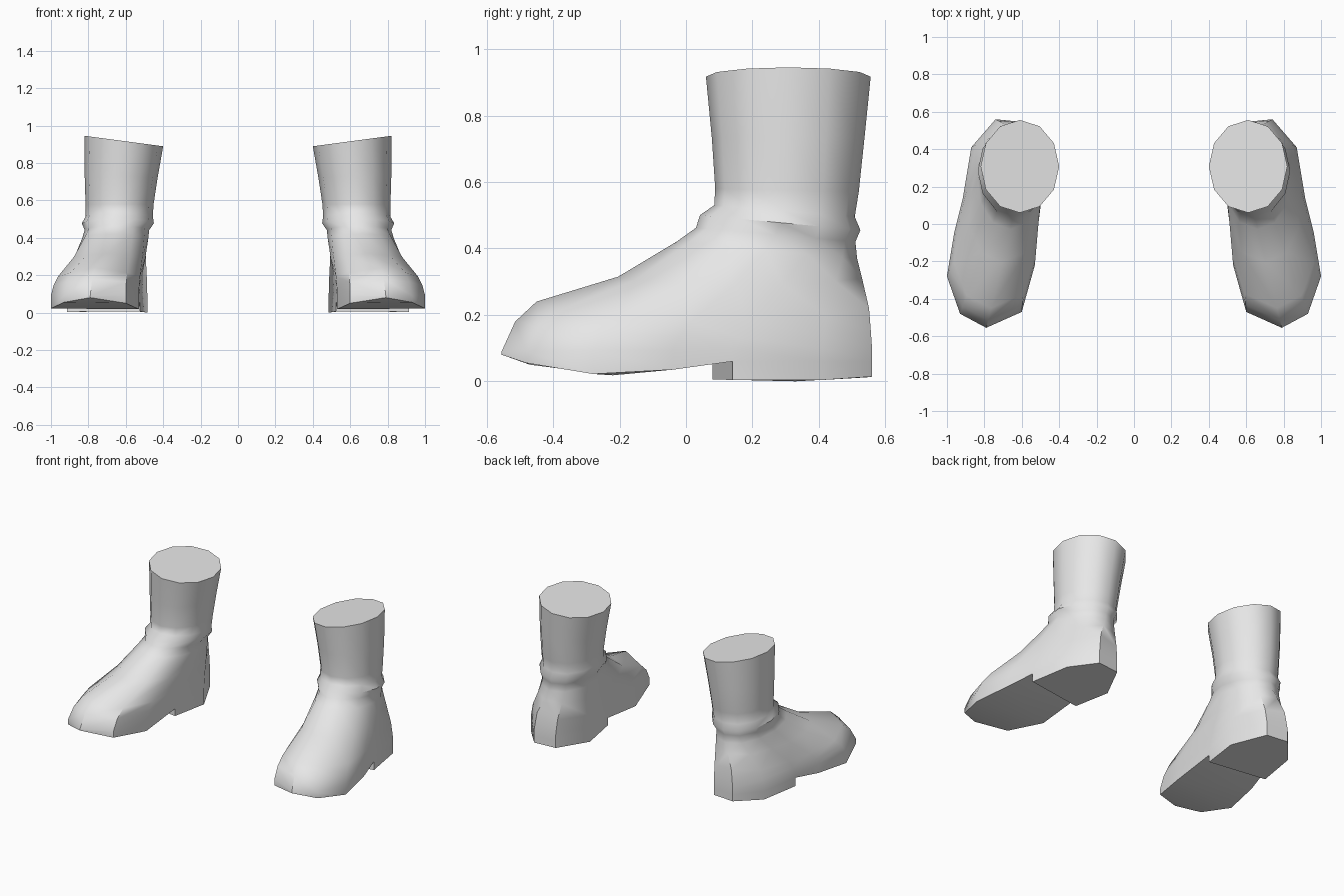
import bpy, bmesh, math

cube = bpy.data.objects.get("Cube")
if cube:
    bpy.data.objects.remove(cube, do_unlink=True)

grey = bpy.data.materials.new("plain_grey")
grey.use_nodes = True
grey.diffuse_color = (0.8, 0.8, 0.8, 1)
grey.node_tree.nodes["Principled BSDF"].inputs["Base Color"].default_value = (0.8, 0.8, 0.8, 1)

N = 12  # points per ring: 0 = front, 3 = outer side, 6 = back, 9 = inner side
SIN = [math.sin(math.tau * i / N) for i in range(N)]
COS = [math.cos(math.tau * i / N) for i in range(N)]

# Shaft rings, top to ankle: inner x, outer x, front y, back y, front z, back z, sideways tilt
SHAFT = [
    (0.40, 0.82, 0.06, 0.556, 0.917, 0.917, 0.028),
    (0.43, 0.82, 0.078, 0.537, 0.73, 0.73, 0.01),
    (0.452, 0.815, 0.088, 0.52, 0.58, 0.57, 0.0),
    (0.455, 0.815, 0.085, 0.508, 0.53, 0.495, 0.0),
    (0.45, 0.835, 0.042, 0.525, 0.50, 0.455, 0.0),
    (0.475, 0.82, 0.03, 0.51, 0.462, 0.42, 0.0),
]
# Foot rings: blend from ankle to sole outline, front z, back z, drop of the sides
FOOT = [
    (0.10, 0.42, 0.37, 0.0),
    (0.40, 0.315, 0.31, 0.02),
    (0.82, 0.24, 0.22, 0.05),
    (0.93, 0.18, 0.15, 0.03),
    (1.00, 0.09, 0.10, 0.0),
]
# Sole outline, same order as the rings: x, y, z
SOLE = [
    (0.79, -0.555, 0.08), (0.93, -0.48, 0.055), (1.0, -0.28, 0.022),
    (0.96, -0.04, 0.035), (0.915, 0.14, 0.06), (0.87, 0.41, 0.06),
    (0.74, 0.56, 0.06), (0.59, 0.545, 0.06), (0.485, 0.33, 0.06),
    (0.525, 0.08, 0.055), (0.53, -0.22, 0.018), (0.60, -0.47, 0.05),
]
HEEL_Z = {4: 0.004, 5: 0.004, 6: 0.014, 7: 0.012, 8: 0.0, 9: 0.006}


def lerp(a, b, t):
    return a + (b - a) * t


def boot(name, side):
    rings = []
    # Shaft with the fold above the ankle
    for x0, x1, y0, y1, zf, zb, tilt in SHAFT:
        cx, cy, rx, ry = (x0 + x1) / 2, (y0 + y1) / 2, (x1 - x0) / 2, (y1 - y0) / 2
        rings.append([(cx + rx * SIN[i], cy - ry * COS[i],
                       lerp(zf, zb, (1 - COS[i]) / 2) + tilt * SIN[i]) for i in range(N)])
    # Foot spreading out from the ankle to the sole
    ankle = rings[-1]
    for f, zf, zb, drop in FOOT:
        rings.append([(lerp(ankle[i][0], SOLE[i][0], f), lerp(ankle[i][1], SOLE[i][1], f),
                       lerp(zf, zb, (1 - COS[i]) / 2) - drop * abs(SIN[i])) for i in range(N)])
    rings.append(SOLE)

    bm = bmesh.new()
    rows = [[bm.verts.new((side * x, y, z)) for x, y, z in ring] for ring in rings]
    for a, b in zip(rows, rows[1:]):
        for i in range(N):
            j = (i + 1) % N
            bm.faces.new((a[i], a[j], b[j], b[i]))
    # Closed top and front sole
    bm.faces.new(rows[0])
    s = rows[-1]
    for ids in ((0, 1, 11), (1, 2, 10, 11), (2, 3, 10), (3, 4, 9, 10)):
        bm.faces.new([s[i] for i in ids])
    # Heel block
    h = {i: bm.verts.new((s[i].co.x, s[i].co.y, z)) for i, z in HEEL_Z.items()}
    for i in range(4, 9):
        bm.faces.new((s[i], s[i + 1], h[i + 1], h[i]))
    bm.faces.new((s[4], s[9], h[9], h[4]))
    bm.faces.new([h[i] for i in range(4, 10)])
    bmesh.ops.recalc_face_normals(bm, faces=bm.faces)

    mesh = bpy.data.meshes.new(name)
    bm.to_mesh(mesh)
    bm.free()
    mesh.materials.append(grey)
    obj = bpy.data.objects.new(name, mesh)
    bpy.context.collection.objects.link(obj)
    bpy.ops.object.select_all(action='DESELECT')
    obj.select_set(True)
    bpy.context.view_layer.objects.active = obj
    bpy.ops.object.shade_smooth_by_angle(angle=math.radians(48))


boot("left_boot", 1)
boot("right_boot", -1)
